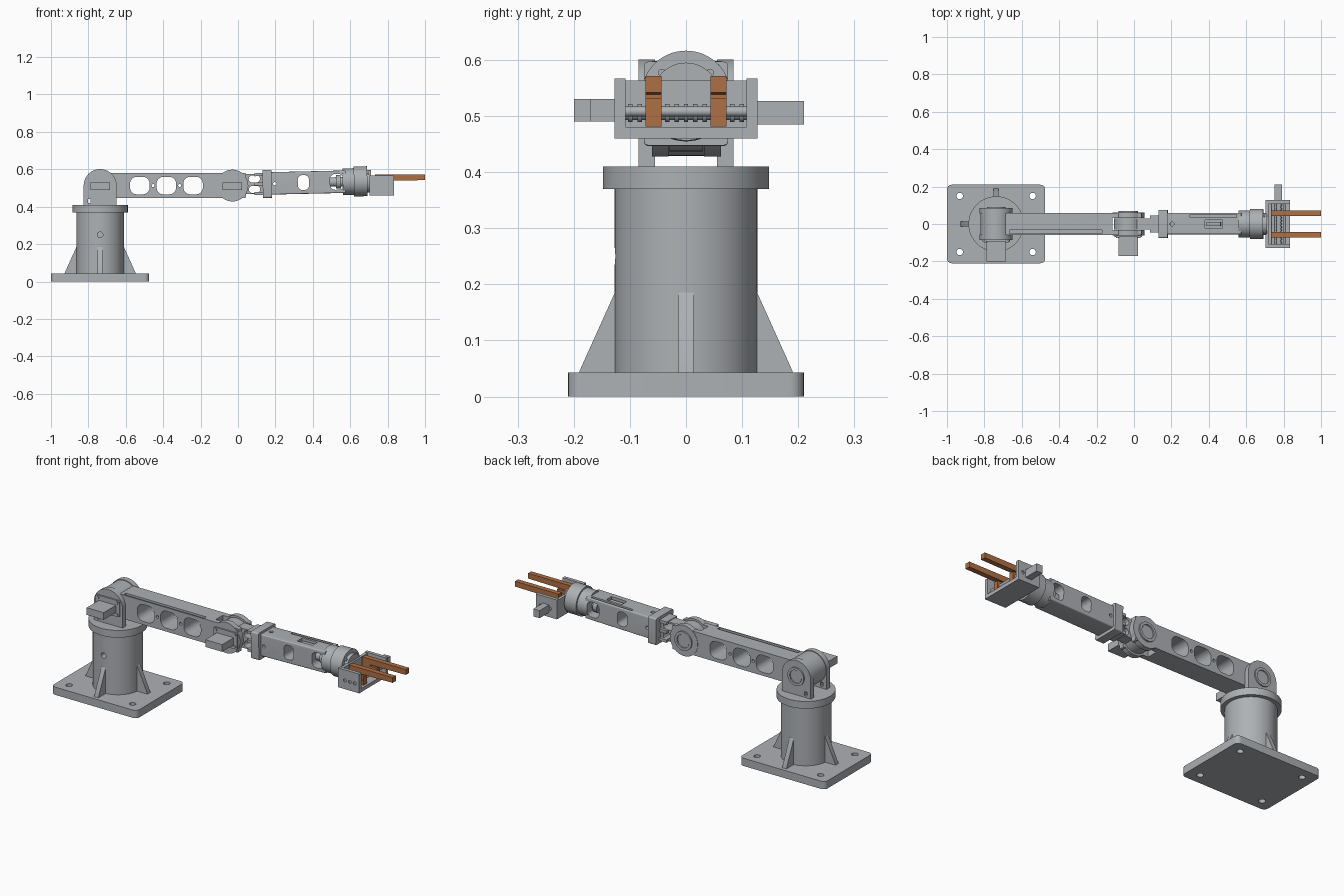
import bpy, bmesh, math
from mathutils import Matrix, Vector

if "Cube" in bpy.data.objects:
    bpy.data.objects.remove(bpy.data.objects["Cube"], do_unlink=True)


def material(name, rgb):
    m = bpy.data.materials.new(name)
    m.use_nodes = True
    m.diffuse_color = (*rgb, 1)
    m.node_tree.nodes["Principled BSDF"].inputs["Base Color"].default_value = (*rgb, 1)
    return m


GREY = material("machine grey", (0.42, 0.44, 0.46))
COPPER = material("copper orange", (0.43, 0.16, 0.06))
parts = []


def finish(bm, name, mat):
    bmesh.ops.recalc_face_normals(bm, faces=bm.faces)
    me = bpy.data.meshes.new(name)
    bm.to_mesh(me)
    bm.free()
    me.materials.append(mat)
    ob = bpy.data.objects.new(name, me)
    bpy.context.collection.objects.link(ob)
    parts.append(ob)
    return ob


def box(name, x, y, z, round_axis=None, radius=0.0, mat=GREY):
    """Box from axis ranges; edges along round_axis can be rounded."""
    bm = bmesh.new()
    bmesh.ops.create_cube(bm, size=1)
    for v in bm.verts:
        v.co = Vector([(a + b) / 2 + c * (b - a) for (a, b), c in zip((x, y, z), v.co)])
    if round_axis is not None:
        edges = [e for e in bm.edges
                 if abs((e.verts[0].co - e.verts[1].co).normalized()[round_axis]) > 0.9]
        bmesh.ops.bevel(bm, geom=edges, offset=radius, segments=6, profile=0.5, affect='EDGES')
    return finish(bm, name, mat)


def cyl(name, centre, r, length, axis="Z", sides=40, r2=None):
    bm = bmesh.new()
    bmesh.ops.create_cone(bm, cap_ends=True, segments=sides, radius1=r,
                          radius2=r if r2 is None else r2, depth=length)
    rot = {"X": Matrix.Rotation(math.pi / 2, 4, "Y"),
           "Y": Matrix.Rotation(math.pi / 2, 4, "X"), "Z": Matrix()}[axis]
    bm.transform(Matrix.Translation(centre) @ rot)
    return finish(bm, name, GREY)


def cut(ob, *cutters):
    """Subtract the cutters, then drop them."""
    for c in cutters:
        c.hide_render = True
        mod = ob.modifiers.new("cut", "BOOLEAN")
        mod.object = c
        mod.solver = "EXACT"
    dg = bpy.context.evaluated_depsgraph_get()
    me = bpy.data.meshes.new_from_object(ob.evaluated_get(dg))
    ob.modifiers.clear()
    ob.data = me
    for c in cutters:
        parts.remove(c)
        bpy.data.objects.remove(c, do_unlink=True)


def ring(name, centre, r, depth, axis="Y"):
    ob = cyl(name, centre, r, depth, axis)
    cut(ob, cyl("cutter", centre, r * 0.72, depth * 3, axis))
    return ob


# Base plate with bolt holes
BX = -0.737
base = box("base_plate", (-1, -0.475), (-0.21, 0.21), (0, 0.043), 2, 0.025)
cut(base, *[cyl("cutter", (BX + sx * 0.195, sy * 0.15, 0.02), 0.017, 0.2, sides=24)
            for sx in (-1, 1) for sy in (-1, 1)])

# Column, cap and gussets
column = cyl("column", (BX, 0, 0.208), 0.127, 0.336, sides=64)
cut(column, cyl("cutter", (BX, -0.12, 0.25), 0.015, 0.06, "Y", 24))
cyl("column_cap", (BX, 0, 0.39), 0.148, 0.04, sides=64)
for i in range(4):
    bm = bmesh.new()
    face = bm.faces.new([bm.verts.new(p) for p in
                         ((0.1, -0.013, 0.04), (0.19, -0.013, 0.04), (0.19, -0.013, 0.045),
                          (0.127, -0.013, 0.185), (0.1, -0.013, 0.185))])
    side = bmesh.ops.extrude_face_region(bm, geom=[face])["geom"]
    bmesh.ops.translate(bm, vec=(0, 0.026, 0), verts=[g for g in side if isinstance(g, bmesh.types.BMVert)])
    bm.transform(Matrix.Translation((BX, 0, 0)) @ Matrix.Rotation(i * math.pi / 2, 4, "Z"))
    finish(bm, f"gusset_{i + 1}", GREY)

# Shoulder yoke: two round-topped cheeks around a drum
JZ = 0.513
for side, sy in (("right", -1), ("left", 1)):
    y = sorted((sy * 0.055, sy * 0.085))
    foot = box(f"shoulder_cheek_{side}", (BX - 0.088, BX + 0.088), y, (0.405, JZ))
    cut(foot, box("cutter", (-0.802, -0.788), (-0.2, 0.2), (0.42, 0.442)))
    cyl(f"shoulder_cheek_top_{side}", (BX, sy * 0.07, JZ), 0.088, 0.03, "Y", 64)
cyl("shoulder_drum", (BX, 0, JZ), 0.084, 0.11, "Y", 64)
ring("shoulder_bearing", (BX, 0.086, JZ), 0.05, 0.012)
cyl("shoulder_pin", (BX, 0.08, JZ), 0.032, 0.014, "Y")


def motor(name, x, y_face, y_end):
    """Flat geared motor on a screwed plate."""
    box(name + "_plate", (x - 0.073, x + 0.073), (y_face - 0.008, y_face + 0.01),
        (JZ - 0.045, JZ + 0.045), 1, 0.008)
    box(name + "_motor", (x - 0.052, x + 0.052), (y_end, y_face), (0.49, 0.53))
    for sx in (-1, 1):
        for sz in (-1, 1):
            cyl(name + "_screw", (x + sx * 0.058, y_face - 0.009, JZ + sz * 0.033), 0.008, 0.008, "Y", 16)


motor("shoulder", BX, -0.085, -0.2)

# Upper arm with lightening holes, top groove and elbow fork
EX = -0.03
arm = box("upper_arm", (-0.69, 0.042), (-0.058, 0.06), (0.447, 0.58), 1, 0.006)
cutters = [box("cutter", (x - 0.052, x + 0.052), (-0.2, 0.2), (JZ - 0.047, JZ + 0.047), 1, 0.036)
           for x in (-0.525, -0.383, -0.24)]
cutters += [cyl("cutter", (x, 0, JZ), 0.008, 0.4, "Y", 16) for x in (-0.454, -0.312)]
cutters.append(box("cutter", (-0.665, -0.17), (-0.052, -0.033), (0.565, 0.7)))
cutters.append(box("cutter", (-0.115, 0.1), (-0.031, 0.031), (0.3, 0.7)))
cut(arm, *cutters)
for side, y in (("right", -0.046), ("left", 0.047)):
    cyl(f"elbow_cheek_{side}", (EX, y, JZ), 0.085, 0.03, "Y", 64)
cyl("elbow_knuckle", (EX, 0, JZ), 0.076, 0.058, "Y", 48)
ring("elbow_bearing", (EX, 0.064, JZ), 0.052, 0.012)
cyl("elbow_pin", (EX, 0.058, JZ), 0.034, 0.014, "Y")
motor("elbow", EX, -0.061, -0.17)

# Forearm link, flange and hollowed beam, built level then tilted as one
first = len(parts)
link = box("forearm_link", (0, 0.14), (-0.03, 0.03), (0.465, 0.572))
cut(link, *[box("cutter", (0.058, 0.118), (-0.2, 0.2), (z - 0.019, z + 0.019), 1, 0.018)
            for z in (0.546, 0.49)])
for z in (0.468, 0.518, 0.568):
    box("link_rib", (0.088, 0.14), (-0.045, 0.045), (z - 0.008, z + 0.008))
box("forearm_flange", (0.132, 0.18), (-0.075, 0.075), (0.443, 0.592), 0, 0.008)
beam = box("forearm", (0.17, 0.575), (-0.055, 0.06), (0.46, 0.58), 0, 0.006)
cut(beam,
    box("cutter", (0.32, 0.38), (-0.2, 0.2), (0.481, 0.56), 1, 0.024),
    box("cutter", (0.493, 0.563), (-0.2, 0.2), (0.478, 0.562), 1, 0.026),
    box("cutter", (0.38, 0.475), (-0.022, 0.022), (0.545, 0.7)),
    box("cutter", (0.3, 0.55), (0.035, 0.05), (0.57, 0.7)),
    cyl("cutter", (0.197, 0, 0.518), 0.009, 0.4, "Y", 20),
    cyl("cutter", (0.205, 0, 0.58), 0.011, 0.05, "Z", 20))
box("forearm_servo", (0.39, 0.465), (-0.01, 0.01), (0.54, 0.572))
cyl("wrist_shaft", (0.535, 0, 0.52), 0.025, 0.1, "X")
cyl("wrist_shaft_collar", (0.537, 0, 0.52), 0.036, 0.025, "X")

# Wrist drum
cyl("wrist_drum", (0.595, 0, 0.52), 0.071, 0.07, "X", 64)
cyl("wrist_sleeve", (0.656, 0, 0.52), 0.08, 0.072, "X", 64)
pivot = Matrix.Translation((EX, 0, JZ))
tilt = pivot @ Matrix.Rotation(math.radians(-1.3), 4, "Y") @ pivot.inverted()
for ob in parts[first:]:
    ob.data.transform(tilt)
cyl("wrist_neck", (0.695, 0, 0.535), 0.06, 0.03, "X", 48)
for y in (-0.043, 0.043):
    ring("wrist_screw", (0.696, y, 0.577), 0.007, 0.008, "X")

# Gripper frame: floor, back wall and side plates
box("gripper_floor", (0.703, 0.833), (-0.127, 0.127), (0.46, 0.48))
box("gripper_back", (0.703, 0.72), (-0.12, 0.12), (0.46, 0.563))
for side, sy in (("right", -1), ("left", 1)):
    plate = box(f"gripper_side_{side}", (0.703, 0.833), sorted((sy * 0.108, sy * 0.127)), (0.46, 0.567))
    cut(plate, *[cyl("cutter", (x, sy * 0.127, 0.508), 0.009, 0.012, "Y", 20)
                 for x in (0.745, 0.775, 0.805)])
box("gripper_motor", (0.752, 0.79), (0.12, 0.21), (0.485, 0.527))

# Guide rods and lead screw
for x in (0.745, 0.805):
    cyl("guide_rod", (x, 0, 0.508), 0.009, 0.23, "Y", 24)
cyl("lead_screw", (0.775, 0, 0.505), 0.012, 0.23, "Y", 24)
for i in range(-6, 7):
    cyl("screw_thread", (0.775, i * 0.0165, 0.505), 0.016, 0.008, "Y", 24)

# Fingers: carriage riding the rods, with a long jaw above
for side, sy in (("right", -1), ("left", 1)):
    y = sorted((sy * 0.044, sy * 0.072))
    box(f"finger_carriage_{side}", (0.732, 0.822), y, (0.481, 0.532), mat=COPPER)
    box(f"finger_post_{side}", (0.732, 0.78), y, (0.525, 0.56), mat=COPPER)
    jaw = box(f"finger_jaw_{side}", (0.732, 1.0), y, (0.538, 0.571), mat=COPPER)
    for v in jaw.data.vertices:
        if v.co.x > 0.9 and v.co.z < 0.55:
            v.co.z += 0.004

# Smooth round walls, keep edges crisp
bpy.ops.object.select_all(action="DESELECT")
for ob in parts:
    ob.select_set(True)
bpy.context.view_layer.objects.active = parts[0]
bpy.ops.object.shade_smooth_by_angle(angle=math.radians(30))
